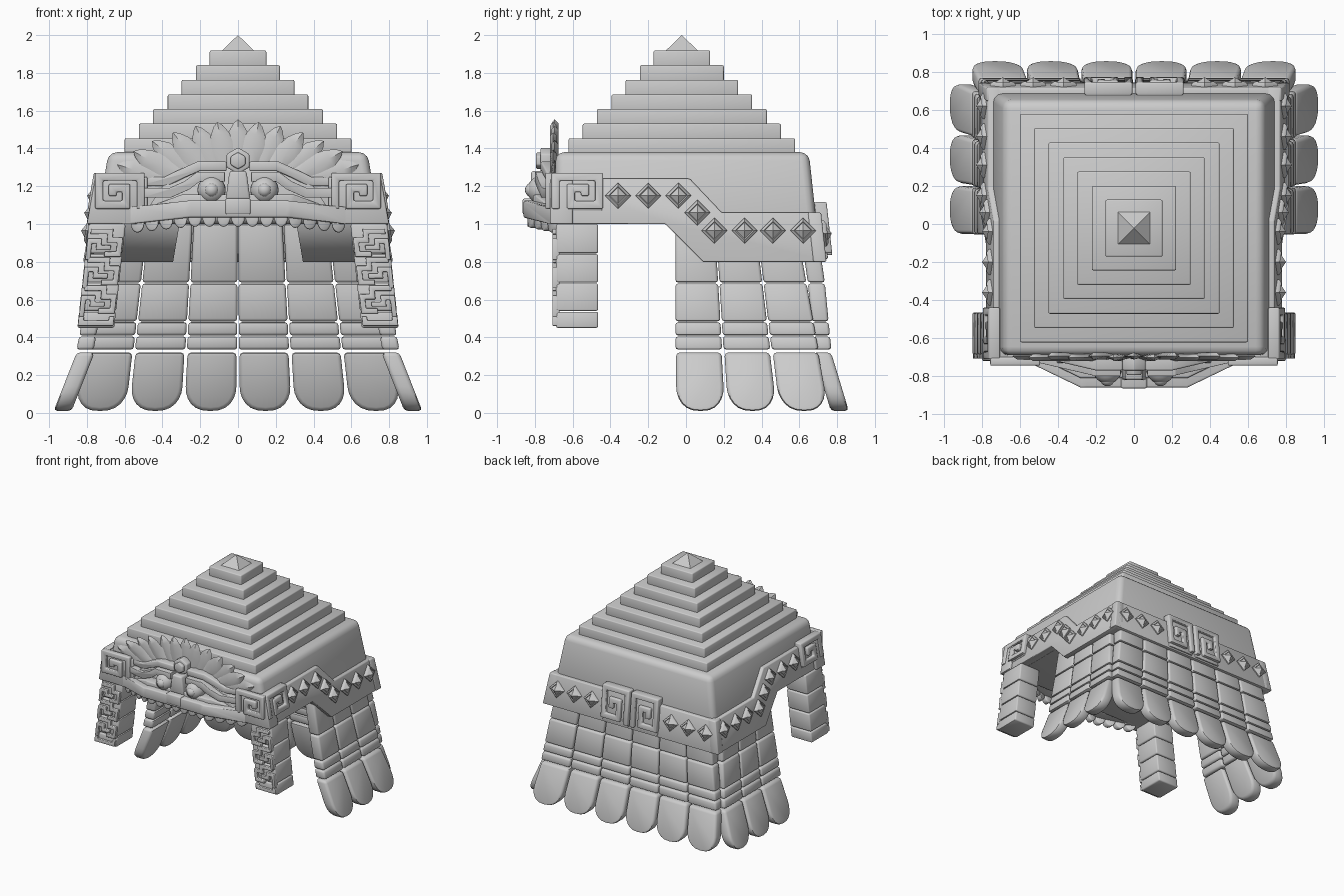
import bpy, bmesh, math
from mathutils import Vector

if "Cube" in bpy.data.objects:
    bpy.data.objects.remove(bpy.data.objects["Cube"])

stone = bpy.data.materials.new("stone_grey")
stone.diffuse_color = (0.6, 0.6, 0.6, 1)
stone.use_nodes = True
stone.node_tree.nodes["Principled BSDF"].inputs["Base Color"].default_value = stone.diffuse_color


def lerp(v, table):
    """Piecewise linear lookup in (key, value) pairs, keys ascending."""
    if v <= table[0][0]:
        return table[0][1]
    for (a, p), (b, q) in zip(table, table[1:]):
        if v <= b:
            return p + (q - p) * (v - a) / (b - a)
    return table[-1][1]


# Sloped surfaces: each maps (along, height, outward) to a point
def wall_x(v): return 0.685 + (1.38 - v) * 0.17
def wall_y(v): return 0.65 + (1.38 - v) * 0.11
def side(s): return lambda u, v, d: (s * (wall_x(v) + d), u, v)
def back(u, v, d): return (u, wall_y(v) + d, v)
def front(u, v, d): return (u, -0.70 - d, v)
def lip_face(u, v, d): return (u, -lerp(abs(u), [(0.28, 0.86), (0.57, 0.72)]) - d, v)
def brow_face(u, v, d): return (u, -lerp(abs(u), [(0.2, 0.79), (0.5, 0.72)]) - d, v)
def leg_face(s): return lambda u, v, d: (s * (u + 0.69 + (1 - v) * 0.11), -0.70 - d, v)


SKIRT_X = [(0, 0.985), (0.33, 0.855), (0.69, 0.79), (0.8, 0.77), (1, 0.74)]
SKIRT_Y = [(0, 0.87), (0.33, 0.77), (0.69, 0.735), (0.8, 0.72), (1, 0.69)]
def skirt_back(u, v, d): return (u * (0.238 + (1 - v) * 0.055), lerp(v, SKIRT_Y) + d, v)
def skirt_side(s):
    return lambda u, v, d: (s * (lerp(v, SKIRT_X) + d), -0.06 + u * (0.215 + (1 - v) * 0.06), v)


def finish(name, bm, bevel=0.0, seg=2):
    bmesh.ops.recalc_face_normals(bm, faces=bm.faces)
    if bevel:
        sharp = [e for e in bm.edges if e.is_manifold and e.calc_face_angle() > 0.6]
        bmesh.ops.bevel(bm, geom=sharp, offset=bevel, segments=seg, profile=0.5,
                        affect='EDGES', clamp_overlap=True)
    me = bpy.data.meshes.new(name)
    bm.to_mesh(me)
    bm.free()
    me.materials.append(stone)
    me.shade_smooth()
    me.set_sharp_from_angle(angle=math.radians(48))
    ob = bpy.data.objects.new(name, me)
    bpy.context.collection.objects.link(ob)
    return ob


def slab(name, pts, place, d0, d1, bevel=0.01, cuts=()):
    """Extrude a flat outline from d0 to d1, then wrap it onto a surface."""
    bm = bmesh.new()
    f = bm.faces.new([bm.verts.new((u, v, d0)) for u, v in pts])
    ext = bmesh.ops.extrude_face_region(bm, geom=[f], use_keep_orig=True)
    for e in ext['geom']:
        if isinstance(e, bmesh.types.BMVert):
            e.co.z = d1
    for c in cuts:
        bmesh.ops.bisect_plane(bm, geom=bm.verts[:] + bm.edges[:] + bm.faces[:],
                               plane_co=(c, 0, 0), plane_no=(1, 0, 0))
    for v in bm.verts:
        v.co = place(*v.co)
    return finish(name, bm, bevel)


def stroke(path, w):
    """Outline of a path of width w with mitred corners."""
    p = [Vector(q) for q in path]
    left, right = [], []
    for i, q in enumerate(p):
        a = (q - p[i - 1]).normalized() if i else (p[1] - q).normalized()
        b = (p[i + 1] - q).normalized() if i < len(p) - 1 else a
        n, m = Vector((-a.y, a.x)), Vector((-b.y, b.x))
        off = (n + m) * (w / 2 / (1 + n.dot(m)))
        left.append(q + off)
        right.append(q - off)
    return [tuple(q) for q in left + right[::-1]]


def box(name, x0, x1, y0, y1, z0, z1, bevel):
    return slab(name, [(x0, z0), (x1, z0), (x1, z1), (x0, z1)],
                lambda u, v, d: (u, d, v), y0, y1, bevel)


def scroll(name, place, cx, cz, rx, rz, flip, d):
    """Square spiral ornament on a backing plate."""
    spiral = [(-1, -1), (-1, 1), (1, 1), (1, -.75), (-.3, -.75), (-.3, .3), (.35, .3), (.35, -.2)]
    path = [(cx + flip * a * rx, cz + b * rz) for a, b in spiral]
    k = 1.15
    plate = [(cx - k * rx, cz - k * rz), (cx + k * rx, cz - k * rz),
             (cx + k * rx, cz + k * rz), (cx - k * rx, cz + k * rz)]
    slab(name + "_plate", plate, place, -0.05, d, 0.008)
    slab(name + "_spiral", stroke(path, 0.042), place, 0, d + 0.025, 0.008)


def diamond(name, place, u, v):
    """Stepped diamond stud."""
    bm = bmesh.new()
    rings = [[bm.verts.new(place(u + r * a, v + r * b, d)) for a, b in ((1, 0), (0, 1), (-1, 0), (0, -1))]
             for r, d in ((.068, .02), (.068, .04), (.05, .052), (.044, .046))]
    for p, q in zip(rings, rings[1:]):
        for i in range(4):
            bm.faces.new((p[i], p[i - 1], q[i - 1], q[i]))
    tip = bm.verts.new(place(u, v, .075))
    for i in range(4):
        bm.faces.new((rings[-1][i], rings[-1][i - 1], tip))
    bm.faces.new(rings[0])
    finish(name, bm)


# Stepped pyramid roof
for i, h in enumerate((0.6, 0.525, 0.45, 0.372, 0.298, 0.222, 0.15)):
    z = 1.375 + i * 0.0775
    box("roof_step", -h, h, -0.022 - h, -0.022 + h, z - 0.03, z + 0.0785, 0.008)
bm = bmesh.new()
bmesh.ops.create_cone(bm, cap_ends=True, segments=4, radius1=0.12, radius2=0, depth=0.082)
for v in bm.verts:
    c = v.co.copy()
    v.co = ((c.x - c.y) * .7071, (c.x + c.y) * .7071 - 0.022, c.z + 1.959)
finish("roof_tip", bm)

# Main crown block, tapered towards the top
bm = bmesh.new()
bmesh.ops.create_cube(bm, size=2)
for v in bm.verts:
    z = 1.38 if v.co.z > 0 else 1.0
    v.co = (math.copysign(wall_x(z), v.co.x), wall_y(z) if v.co.y > 0 else -0.69, z)
finish("crown", bm, 0.045, 3)

LOW = [(-0.11, 1.0), (0.09, 0.8)]
for s in (-1, 1):
    # Thick lower walls and the stepped band around the sides
    slab("lower_wall", LOW + [(wall_y(.8), .8), (wall_y(1.03), 1.03), (-.11, 1.03)], side(s), -0.44, 0, 0)
    slab("side_band", [(-.70, 1.0)] + LOW + [(wall_y(.8) + .03, .8), (wall_y(1.06) + .03, 1.06),
         (.19, 1.06), (.02, 1.24), (-.70, 1.24)], side(s), -0.04, 0.03, 0.008)
    for u, v in ((-.36, 1.15), (-.2, 1.15), (-.04, 1.15), (.06, 1.06),
                 (.15, .965), (.31, .965), (.46, .965), (.62, .965)):
        diamond("side_stud", side(s), u, v)
    for u in (.37, .53, .69):
        diamond("back_stud", back, s * u, .95)
    scroll("side_scroll", side(s), -.575, 1.165, .115, .085, 1, .035)
    scroll("back_scroll", back, s * .135, .965, .105, .13, s, .04)
    scroll("front_scroll", front, s * .625, 1.165, .11, .085, s, .02)
    slab("front_corner", [(s * .48, 1.0), (s * .80, 1.0), (s * .755, 1.25), (s * .48, 1.25)],
         front, -.1, .02, .008)

    # Cheek guards with key pattern
    for lo, hi in ((.845, 1.0), (.69, .84), (.54, .685), (.45, .535)):
        slab("cheek_guard", [(-.095, lo), (.1, lo), (.1, hi), (-.095, hi)], leg_face(s), -.235, -.012, .01)
    for t in (.96, .81, .66):
        key = [(.085, t), (-.02, t), (-.02, t - .045), (-.075, t - .045), (-.075, t - .12), (.0, t - .12)]
        hook = [(.085, t - .15), (.085, t - .05), (.035, t - .05), (.035, t - .085), (-.03, t - .085)]
        slab("guard_key", stroke(key, .028), leg_face(s), -.03, .008, .005)
        slab("guard_hook", stroke(hook, .026), leg_face(s), -.03, .008, .005)
    slab("guard_foot_key", stroke([(.085, .51), (.085, .475), (-.075, .475), (-.075, .51)], .028),
         leg_face(s), -.03, .008, .005)

    # Brows, eyes
    brow_cuts = (-.5, -.2, .2, .5)
    upper = [(.52, 1.225), (.38, 1.225), (.31, 1.26), (.21, 1.305), (.06, 1.305)]
    lower = [(.52, 1.165), (.36, 1.165), (.27, 1.205), (.21, 1.25), (.07, 1.25)]
    slab("upper_brow", stroke([(s * a, b) for a, b in upper], .05), brow_face, -.12, -.02, .008, brow_cuts)
    slab("lower_brow", stroke([(s * a, b) for a, b in lower], .05), brow_face, -.1, .01, .008, brow_cuts)
    for name, r, y, seg in (("eyeball", .075, -.765, 24), ("pupil", .038, -.815, 16)):
        bm = bmesh.new()
        bmesh.ops.create_uvsphere(bm, u_segments=seg, v_segments=seg // 2, radius=r)
        bmesh.ops.translate(bm, verts=bm.verts, vec=(s * .14, y, 1.18))
        finish(name, bm)

# Back band
slab("back_band", [(-.82, .8), (.82, .8), (.775, 1.06), (-.775, 1.06)], back, -.04, .03, .008)

# Plated skirt with flared rounded tabs
def tab(c):
    arc = [(c + .5 - .47 * math.copysign(abs(math.cos(a)) ** .8, math.cos(a)), .14 - .13 * math.sin(a))
           for a in [math.pi * k / 12 for k in range(13)]]
    return arc + [(c + .97, .32), (c + .03, .32)]

ROWS = ((.69, 1.0), (.485, .685), (.41, .48), (.335, .405))
for name, place, cols in (("back", skirt_back, range(-3, 3)),
                          ("left", skirt_side(-1), range(3)), ("right", skirt_side(1), range(3))):
    for c in cols:
        for lo, hi in ROWS:
            slab(name + "_plate", [(c + .015, lo), (c + .985, lo), (c + .985, hi), (c + .015, hi)],
                 place, -.09, 0, .015)
        slab(name + "_tab", tab(c), place, -.10, -.005, .02)

# Mask: face plate, lip, scalloped fringe, nose
slab("face_plate", [(-.5, 1.05), (.5, 1.05), (.4, 1.2), (.2, 1.3), (-.2, 1.3), (-.4, 1.2)],
     front, -.03, .03, .005)
LIP = (-.57, -.28, 0, .28, .57)
slab("lip", [(-.66, 1.0), (-.57, 1.0), (-.25, 1.035), (.25, 1.035), (.57, 1.0), (.66, 1.0),
             (.57, 1.09), (.25, 1.125), (-.25, 1.125), (-.57, 1.09)], lip_face, -.16, 0, .01, LIP)
slab("inner_lip", [(-.5, 1.08), (.5, 1.08), (.3, 1.155), (-.3, 1.155)], lip_face, -.14, -.05, .008, LIP)
for i in range(15):
    c = (i - 7) * .076
    z = lerp(abs(c), [(.25, 1.04), (.57, 1.005)])
    scallop = [(c + .037 * math.cos(a), z - .055 * math.sin(a)) for a in [math.pi * k / 8 for k in range(9)]]
    slab("fringe", scallop + [(c - .037, z + .02), (c + .037, z + .02)], lip_face, -.07, -.02, .008)
box("nose_base", -.068, .068, -.865, -.72, 1.05, 1.135, .01)
slab("nose", [(-.065, 1.13), (.065, 1.13), (.045, 1.28), (-.045, 1.28)], front, 0, .12, .012)

# Forehead jewel
for r, d in ((.07, .07), (.045, .095)):
    pts = [(r * math.sin(k * math.pi / 3), 1.335 + r * math.cos(k * math.pi / 3)) for k in range(6)]
    slab("jewel", pts, front, 0, d, .008)

# Feather fan: ridged leaves
TIPS = ((0, 1.555), (.11, 1.54), (.225, 1.52), (.345, 1.485), (.455, 1.44), (.555, 1.385), (.64, 1.315))
LEAF = ((0, .25), (.35, .7), (.62, 1), (.82, .8), (.94, .4))
for i, (x, z) in enumerate(TIPS):
    for s in ((1,) if i == 0 else (1, -1)):
        a, tip = Vector((s * x * .3, 1.18)), Vector((s * x, z))
        n = Vector((-(tip - a).y, (tip - a).x)).normalized() * .062
        d = -.005 + .008 * (i % 2)
        bm = bmesh.new()
        rows = [[bm.verts.new(front(*(a.lerp(tip, t) + n * w * k), d + h))
                 for k, h in ((-1, 0), (0, .018), (1, 0), (0, -.02))] for t, w in LEAF]
        end = bm.verts.new(front(*tip, d))
        for p, q in zip(rows, rows[1:]):
            for k in range(4):
                bm.faces.new((p[k - 1], p[k], q[k], q[k - 1]))
        for k in range(4):
            bm.faces.new((rows[-1][k - 1], rows[-1][k], end))
        bm.faces.new(rows[0])
        finish("feather", bm)
